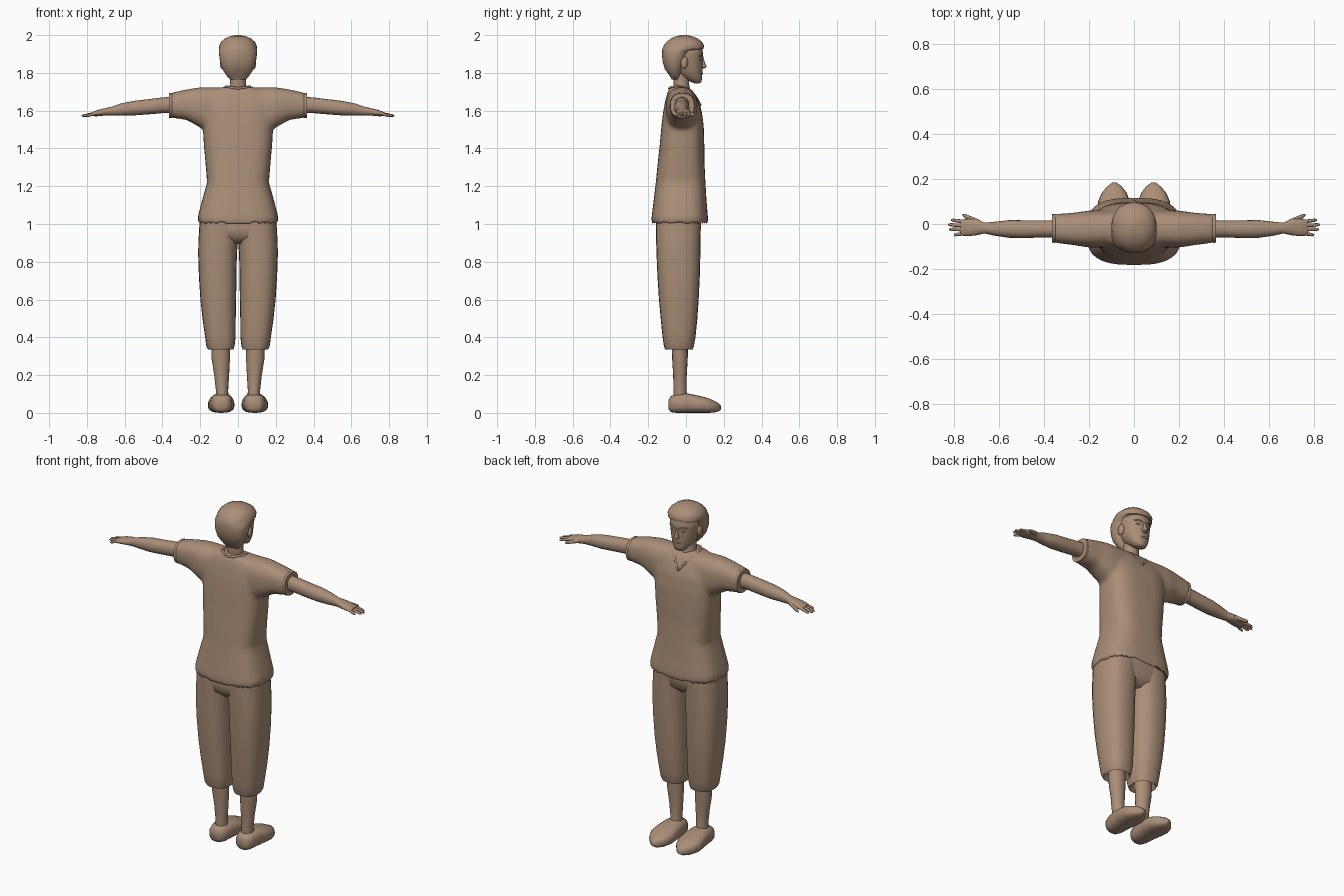
import bpy, bmesh
from math import sin, cos, pi, copysign
from mathutils import Vector

mat = bpy.data.materials.new("clay")
mat.diffuse_color = (0.40, 0.27, 0.185, 1)


def finish(ob, mirror=False, angle=50):
    """Material, smoothing and optional mirroring across x = 0."""
    ob.data.materials.append(mat)
    bpy.ops.object.select_all(action='DESELECT')
    ob.select_set(True)
    bpy.context.view_layer.objects.active = ob
    bpy.ops.object.shade_smooth_by_angle(angle=angle * pi / 180)
    if mirror:
        ob.modifiers.new("mirror", 'MIRROR').use_mirror_merge = False
    return ob


def add_loft(bm, rings, axis='z', n=2.0, seg=24):
    """Skin rounded rings (t, u0, u1, v0, v1) along an axis."""
    loops = []
    for t, u0, u1, v0, v1 in rings:
        loop = []
        for i in range(seg):
            a = 2 * pi * i / seg
            c, s = cos(a), sin(a)
            u = (u0 + u1) / 2 + (u1 - u0) / 2 * copysign(abs(c) ** (2 / n), c)
            v = (v0 + v1) / 2 + (v1 - v0) / 2 * copysign(abs(s) ** (2 / n), s)
            co = {'z': (u, v, t), 'x': (t, u, v), 'y': (u, t, v)}[axis]
            loop.append(bm.verts.new(co))
        loops.append(loop)
    for a, b in zip(loops, loops[1:]):
        for i in range(seg):
            j = (i + 1) % seg
            bm.faces.new((a[i], a[j], b[j], b[i]))
    bm.faces.new(loops[0])
    bm.faces.new(loops[-1])


def mesh_object(name, bm):
    bmesh.ops.recalc_face_normals(bm, faces=bm.faces[:])
    me = bpy.data.meshes.new(name)
    bm.to_mesh(me)
    bm.free()
    ob = bpy.data.objects.new(name, me)
    bpy.context.collection.objects.link(ob)
    return ob


def loft(name, rings, axis='z', n=2.0, seg=24, mirror=False):
    bm = bmesh.new()
    add_loft(bm, rings, axis, n, seg)
    return finish(mesh_object(name, bm), mirror)


def blob(name, loc, size, rot=(0, 0, 0), mirror=True):
    """Scaled ball with its transform applied."""
    bpy.ops.mesh.primitive_uv_sphere_add(segments=16, ring_count=10, location=loc, rotation=rot)
    ob = bpy.context.object
    ob.name, ob.scale = name, size
    bpy.ops.object.transform_apply(location=True, rotation=True, scale=True)
    return finish(ob, mirror)


def tube(name, pts, r, cyclic=False, mirror=False):
    cu = bpy.data.curves.new(name, 'CURVE')
    cu.dimensions, cu.bevel_depth, cu.bevel_resolution = '3D', r, 2
    cu.use_fill_caps = True
    sp = cu.splines.new('POLY')
    sp.points.add(len(pts) - 1)
    for p, co in zip(sp.points, pts):
        p.co = (*co, 1)
    sp.use_cyclic_u = cyclic
    ob = bpy.data.objects.new(name, cu)
    bpy.context.collection.objects.link(ob)
    cu.materials.append(mat)
    if mirror:
        ob.modifiers.new("mirror", 'MIRROR').use_mirror_merge = False
    return ob


# Head with jaw, and neck
loft("head", [
    (1.745, -.018, .018, .045, .072), (1.752, -.032, .032, .025, .082),
    (1.775, -.050, .050, -.02, .085), (1.80, -.064, .064, -.05, .086),
    (1.83, -.074, .074, -.08, .088), (1.86, -.080, .080, -.09, .087),
    (1.89, -.084, .084, -.10, .091), (1.93, -.085, .085, -.10, .087),
    (1.965, -.06, .06, -.08, .06)], n=2.1, seg=32)
loft("neck", [(1.62, -.06, .06, -.07, .04), (1.70, -.05, .05, -.065, .025),
              (1.74, -.043, .043, -.065, .016), (1.81, -.043, .043, -.07, .02)])

# Hair cap: full crown, cut back behind the face below the brow line
loft("hair", [
    (1.765, -.042, .042, -.075, -.035), (1.79, -.064, .064, -.09, -.025),
    (1.82, -.083, .083, -.112, -.012), (1.86, -.095, .095, -.124, .005),
    (1.895, -.100, .100, -.127, .025), (1.918, -.101, .101, -.126, .045),
    (1.926, -.101, .101, -.125, .092), (1.945, -.099, .099, -.118, .096),
    (1.965, -.089, .089, -.102, .084), (1.982, -.069, .069, -.080, .062),
    (1.994, -.042, .042, -.053, .033), (2.0, -.012, .012, -.02, .005)], n=2.2, seg=32)

# Face details
loft("nose", [(1.822, -.010, .010, .07, .092), (1.829, -.016, .016, .07, .107),
              (1.838, -.013, .013, .07, .108), (1.86, -.008, .008, .07, .098),
              (1.888, -.006, .006, .07, .091)], seg=12)
blob("ear", (.084, -.008, 1.853), (.012, .019, .032), (-.15, 0, .25))
blob("eye", (.034, .076, 1.870), (.015, .008, .006), (0, 0, -.3))
tube("brow", [(.014, .089, 1.884), (.035, .084, 1.893), (.056, .069, 1.888)], .004, mirror=True)
blob("lips", (0, .083, 1.796), (.021, .007, .006), mirror=False)

# Shirt: body and sleeves fused into one cloth shape
bm = bmesh.new()
add_loft(bm, [
    (1.03, -.195, .195, -.165, .10), (.995, -.200, .200, -.175, .108),
    (1.01, -.212, .212, -.183, .117), (1.04, -.213, .213, -.182, .116),
    (1.12, -.192, .192, -.172, .109), (1.22, -.164, .164, -.160, .103),
    (1.32, -.172, .172, -.150, .098), (1.42, -.181, .181, -.139, .097),
    (1.52, -.187, .187, -.130, .094), (1.60, -.195, .195, -.120, .083),
    (1.66, -.185, .185, -.108, .062), (1.70, -.14, .14, -.097, .036),
    (1.725, -.08, .08, -.085, .015)], n=2.9, seg=32)
half = [(.365, -.08, .042, 1.565, 1.687), (.34, -.085, .045, 1.561, 1.698),
        (.27, -.094, .050, 1.55, 1.713), (.20, -.105, .060, 1.51, 1.724),
        (.14, -.105, .062, 1.48, 1.724)]
add_loft(bm, [(-t, *r) for t, *r in half] + half[::-1], 'x', 2.5)
shirt = finish(mesh_object("shirt", bm))
rm = shirt.modifiers.new("fuse", 'REMESH')
rm.mode, rm.voxel_size, rm.use_smooth_shade = 'VOXEL', .011, True
sm = shirt.modifiers.new("soften", 'SMOOTH')
sm.factor, sm.iterations = .5, 6

# Neckline: round behind, V-shaped on the face side
side = [(.035, -.082, 1.722), (.062, -.055, 1.727), (.068, -.015, 1.722),
        (.058, .025, 1.706), (.03, .055, 1.667)]
loop = [(0, -.088, 1.718)] + side + [(0, .075, 1.63)] + [(-x, y, z) for x, y, z in side[::-1]]
tube("neckline", loop, .007, cyclic=True)

# Sleeve cuffs
loft("sleeve_cuff", [(.345, -.078, .040, 1.566, 1.690), (.352, -.084, .045, 1.561, 1.694),
                     (.364, -.083, .044, 1.562, 1.692), (.364, -.070, .030, 1.577, 1.677),
                     (.352, -.065, .025, 1.582, 1.672)], 'x', 2.4, mirror=True)

# Trousers: seat and two legs with gathered hems
loft("trouser_seat", [(.895, -.09, .09, -.11, .035), (.93, -.19, .19, -.150, .070),
                      (.98, -.200, .200, -.158, .078), (1.08, -.175, .175, -.145, .085)], n=2.8, seg=32)
loft("trouser_leg", [
    (.38, .05, .14, -.09, .02), (.345, .036, .150, -.100, .028),
    (.335, .024, .158, -.110, .036), (.355, .018, .168, -.117, .042),
    (.40, .013, .174, -.124, .050), (.50, .012, .188, -.134, .060),
    (.60, .010, .199, -.143, .067), (.72, .008, .207, -.151, .073),
    (.84, .006, .211, -.156, .076), (.90, .001, .210, -.158, .077),
    (1.02, -.01, .203, -.160, .079)], n=2.5, mirror=True)

# Lower legs and shoes
loft("shin", [(.06, .050, .118, -.068, .012), (.12, .052, .117, -.066, .002),
              (.20, .047, .126, -.068, .004), (.28, .043, .139, -.073, .009),
              (.40, .042, .145, -.078, .012)], seg=16, mirror=True)
loft("shoe", [(-.092, .062, .112, .02, .07), (-.08, .042, .132, .004, .09),
              (-.05, .031, .141, 0, .099), (0, .026, .148, 0, .104),
              (.05, .020, .156, 0, .095), (.10, .018, .160, 0, .083),
              (.14, .033, .143, .001, .069), (.168, .055, .118, .006, .055),
              (.184, .077, .097, .016, .038)], 'y', 2.6, 20, mirror=True)

# Arms and hands
loft("arm", [(.30, -.06, .018, 1.59, 1.676), (.40, -.060, .016, 1.587, 1.670),
             (.48, -.062, .016, 1.580, 1.660), (.55, -.062, .018, 1.575, 1.652),
             (.62, -.052, .010, 1.574, 1.638), (.665, -.042, .006, 1.574, 1.622),
             (.70, -.050, .022, 1.574, 1.614), (.735, -.054, .024, 1.572, 1.606),
             (.765, -.052, .020, 1.572, 1.596), (.772, -.046, .014, 1.576, 1.592)],
     'x', 2.2, 20, mirror=True)


def digit(name, a, b, r):
    """Tapered finger from a to b."""
    a, b = Vector(a), Vector(b)
    bm = bmesh.new()
    m = a.lerp(b, .85)
    add_loft(bm, [(p.x, p.y - k, p.y + k, p.z - k, p.z + k)
                  for p, k in ((a, r), (m, r * .8), (b, r * .35))], 'x', 2, 8)
    finish(mesh_object(name, bm), True)


for name, y0, x1, y1 in (("index_finger", .010, .814, .018), ("middle_finger", -.007, .828, -.003),
                         ("ring_finger", -.024, .824, -.024), ("little_finger", -.041, .800, -.049)):
    digit(name, (.752, y0, 1.586), (x1, y1, 1.572), .009)
digit("thumb", (.69, .008, 1.594), (.762, .040, 1.576), .012)
